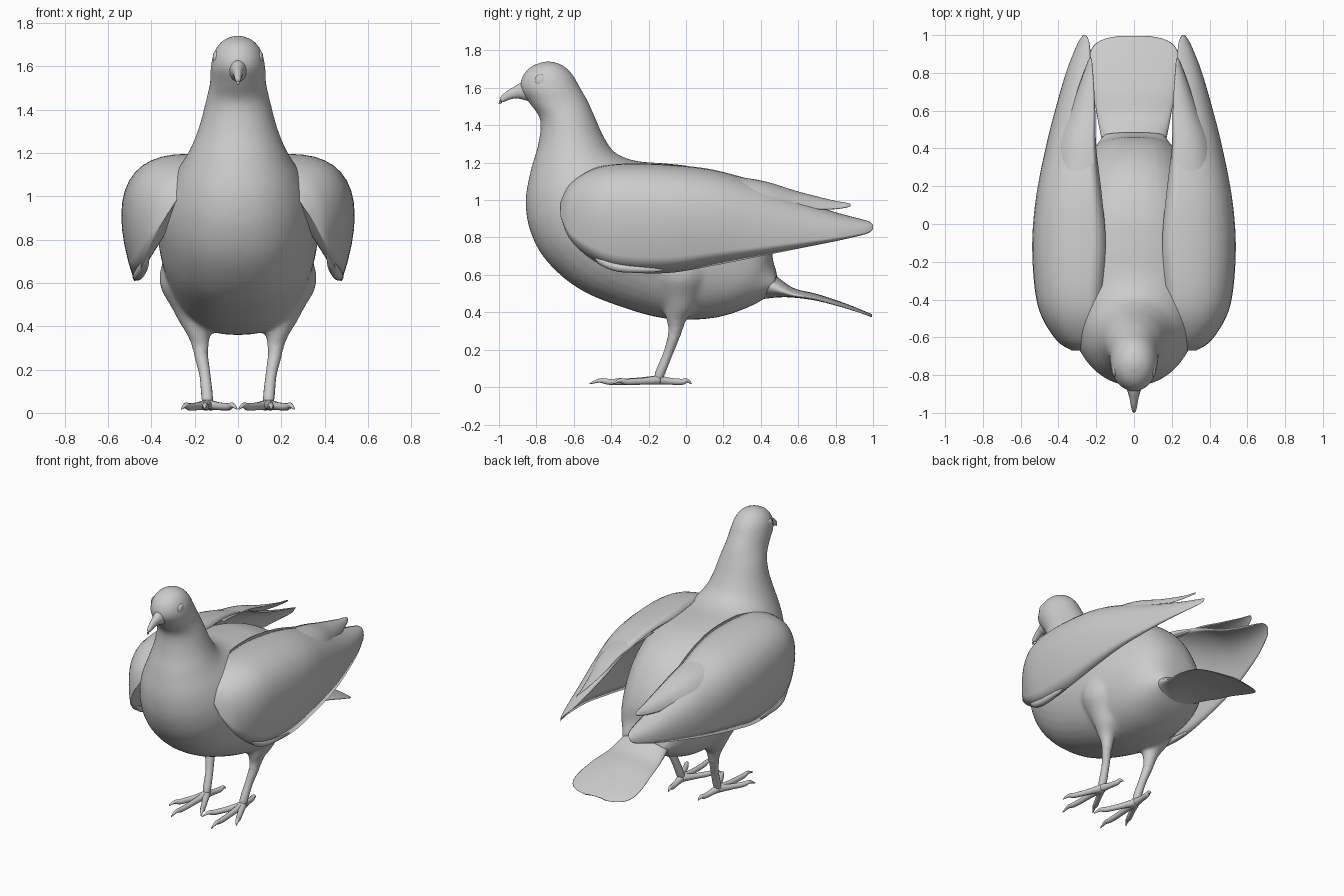
import bpy, bmesh, math
from mathutils import Vector

if "Cube" in bpy.data.objects:
    bpy.data.objects.remove(bpy.data.objects["Cube"])


def smooth(stations, n=5):
    """Catmull-Rom interpolation of tuples of any length."""
    s = [stations[0]] + list(stations) + [stations[-1]]
    out = []
    for i in range(1, len(s) - 2):
        for k in range(n):
            t = k / n
            out.append(tuple(
                0.5 * (2 * b + (c - a) * t + (2 * a - 5 * b + 4 * c - d) * t * t
                       + (3 * b - a - 3 * c + d) * t ** 3)
                for a, b, c, d in zip(*s[i - 1:i + 3])))
    return out + [tuple(stations[-1])]


def loft(name, rings, mirror=False):
    """Skin closed rings and cap both ends."""
    bm = bmesh.new()
    vs = [[bm.verts.new(p) for p in r] for r in rings]
    n = len(vs[0])
    for a, b in zip(vs, vs[1:]):
        for i in range(n):
            j = (i + 1) % n
            bm.faces.new((a[i], a[j], b[j], b[i]))
    bm.faces.new(vs[0])
    bm.faces.new(vs[-1])
    bmesh.ops.recalc_face_normals(bm, faces=bm.faces)
    return finish(name, bm, mirror)


def finish(name, bm, mirror):
    me = bpy.data.meshes.new(name)
    bm.to_mesh(me)
    bm.free()
    for p in me.polygons:
        p.use_smooth = True
    ob = bpy.data.objects.new(name, me)
    bpy.context.collection.objects.link(ob)
    if mirror:
        m = ob.modifiers.new("Mirror", 'MIRROR')
        m.use_mirror_merge = False
    return ob


def tube(name, pts, mirror=False, n=14, flat=1.0):
    """Round tube through (x, y, z, radius) points; flat scales the width."""
    p = smooth(pts)
    rings = []
    for i, q in enumerate(p):
        d = Vector(p[min(i + 1, len(p) - 1)][:3]) - Vector(p[max(i - 1, 0)][:3])
        d.normalize()
        side = d.cross(Vector((0, 0, 1)) if abs(d.z) < 0.8 else Vector((0, 1, 0))).normalized()
        up = side.cross(d)
        rings.append([Vector(q[:3]) + q[3] * (flat * side * math.cos(a) + up * math.sin(a))
                      for a in (math.tau * k / n for k in range(n))])
    return loft(name, rings, mirror)


# Body, neck and head: front/belly point (y, z), back point (y, z), half width
stations = [
    (-.76, 1.742, -.72, 1.742, .02), (-.835, 1.71, -.66, 1.722, .075),
    (-.878, 1.655, -.605, 1.67, .112), (-.885, 1.59, -.565, 1.60, .126),
    (-.835, 1.515, -.525, 1.53, .130), (-.78, 1.43, -.485, 1.44, .150),
    (-.79, 1.30, -.44, 1.34, .180), (-.83, 1.16, -.38, 1.255, .225),
    (-.857, 1.00, -.27, 1.21, .285), (-.835, .84, -.1, 1.195, .34),
    (-.75, .68, .05, 1.175, .37), (-.58, .53, .2, 1.12, .37),
    (-.35, .43, .32, 1.03, .35), (-.1, .365, .41, .90, .315),
    (.15, .37, .455, .78, .265), (.34, .43, .465, .68, .205),
    (.46, .50, .49, .60, .16)]
rings = []
for fy, fz, by, bz, w in smooth(stations, 6):
    c = Vector((0, (fy + by) / 2, (fz + bz) / 2))
    v = Vector((0, (by - fy) / 2, (bz - fz) / 2))
    e = .84 + .16 * min(1, max(0, (fz - .55) / .6))  # fuller belly and back
    ring = []
    for k in range(40):
        a = math.tau * k / 40
        s = math.sin(a)
        ring.append(c + v * math.cos(a) + Vector((w * math.copysign(abs(s) ** e, s), 0, 0)))
    rings.append(ring)
body = loft("body", rings)

# Feathered thighs, fused into the body by a remesh
thigh = tube("thigh", [(.19, -.02, .72, .14), (.2, -.025, .62, .165), (.195, -.03, .53, .135),
                       (.192, -.035, .455, .095), (.182, -.05, .385, .064),
                       (.175, -.055, .32, .042), (.168, -.068, .25, .033)], True, 20)
with bpy.context.temp_override(object=thigh, active_object=thigh, selected_objects=[thigh]):
    bpy.ops.object.modifier_apply(modifier="Mirror")
with bpy.context.temp_override(object=body, active_object=body,
                               selected_objects=[body, thigh],
                               selected_editable_objects=[body, thigh]):
    bpy.ops.object.join()
rm = body.modifiers.new("Fuse", 'REMESH')
rm.mode = 'VOXEL'
rm.voxel_size = .014
rm.use_smooth_shade = True
sm = body.modifiers.new("Relax", 'SMOOTH')
sm.factor = .5
sm.iterations = 10

# Hooked beak
tube("beak", [(0, -.82, 1.585, .062), (0, -.875, 1.582, .047), (0, -.915, 1.573, .032),
              (0, -.95, 1.559, .024), (0, -.982, 1.537, .016), (0, -.998, 1.515, .004)],
     flat=.8)

# Eyes
bm = bmesh.new()
bmesh.ops.create_uvsphere(bm, u_segments=16, v_segments=10, radius=.034)
for v in bm.verts:
    v.co = Vector((v.co.x * .5 + .1, v.co.y - .775, v.co.z + 1.638))
finish("eye", bm, True)

# Tail fan: y, z, half width, half thickness
tail = [(.33, .57, .14, .11), (.42, .56, .165, .088), (.5, .53, .182, .05),
        (.58, .503, .197, .025), (.7, .48, .22, .018), (.82, .446, .238, .013),
        (.9, .42, .235, .009), (.95, .402, .208, .006), (.98, .391, .155, .005),
        (.995, .386, .08, .004)]
rings = []
for y, z, w, t in smooth(tail):
    rings.append([(w * math.cos(a), y, z + t * math.sin(a) - .012 * math.cos(a) ** 2)
                  for a in (math.tau * k / 32 for k in range(32))])
loft("tail", rings)


# Folded wings: y, top edge (x, z), bulge control (x, z), bottom edge (x, z), fill
def wing(name, stations):
    rings = []
    for y, xt, zt, cx, cz, xb, zb, f in smooth(stations, 6):
        ix, iz = cx + f * ((xt + xb) / 2 - cx), cz + f * ((zt + zb) / 2 - cz)

        def curve(px, pz, t):
            u = 1 - t
            return (u * u * xt + 2 * u * t * px + t * t * xb, y,
                    u * u * zt + 2 * u * t * pz + t * t * zb)
        n = 14
        rings.append([curve(cx, cz, k / n) for k in range(n + 1)]
                     + [curve(ix, iz, k / n) for k in range(n - 1, 0, -1)])
    loft(name, rings, True)


wing("wing", [
    (-.67, .27, 1.0, .31, .97, .33, .91, 1.1), (-.62, .23, 1.09, .44, 1.09, .40, .79, 1.2),
    (-.5, .19, 1.165, .60, 1.19, .44, .68, 1.15), (-.35, .17, 1.19, .67, 1.24, .465, .62, 1.05),
    (-.1, .15, 1.185, .69, 1.24, .48, .61, .95), (.15, .17, 1.16, .64, 1.19, .475, .65, .6),
    (.4, .20, 1.09, .53, 1.09, .455, .70, .35), (.6, .215, 1.0, .445, 1.01, .415, .74, .25),
    (.8, .225, .935, .37, .93, .36, .78, .25), (.93, .232, .90, .315, .89, .31, .81, .3),
    (.98, .242, .885, .285, .875, .285, .826, .4), (1.0, .255, .868, .265, .86, .268, .845, .5)])
wing("wing_upper_feathers", [
    (.1, .175, 1.14, .40, 1.18, .45, 1.02, .5), (.4, .20, 1.10, .37, 1.13, .42, .97, .4),
    (.6, .205, 1.045, .315, 1.055, .34, .95, .4), (.78, .215, 1.0, .26, 1.0, .275, .95, .5),
    (.86, .222, .985, .24, .985, .245, .96, .5), (.88, .226, .978, .23, .977, .232, .968, .5)])
# Wing wrist fold along the lower front edge
tube("wing_wrist", [(.415, -.54, .74, .008), (.435, -.46, .68, .022), (.458, -.36, .64, .024),
                    (.47, -.2, .63, .018), (.475, -.05, .63, .006)], True)

# Shanks
tube("leg", [(.178, -.06, .36, .03), (.172, -.065, .28, .031), (.165, -.075, .24, .029),
             (.152, -.1, .17, .025), (.142, -.14, .07, .026), (.14, -.15, .03, .018)], True)

# Toes ending in small claws
for name, tx, ty in (("middle_toe", .155, -.515), ("outer_toe", .26, -.39),
                     ("inner_toe", .005, -.40), ("hind_toe", .115, .03)):
    p, q = Vector((.14, -.145, .038)), Vector((tx, ty, .018))
    pts = []
    for t, r, lift in ((0, .026, 0), (.35, .019, 0), (.7, .017, .004),
                       (.85, .012, .014), (1, .003, 0)):
        c = p.lerp(q, t)
        pts.append((c.x, c.y, c.z + lift, r))
    tube(name, pts, True, 10)
